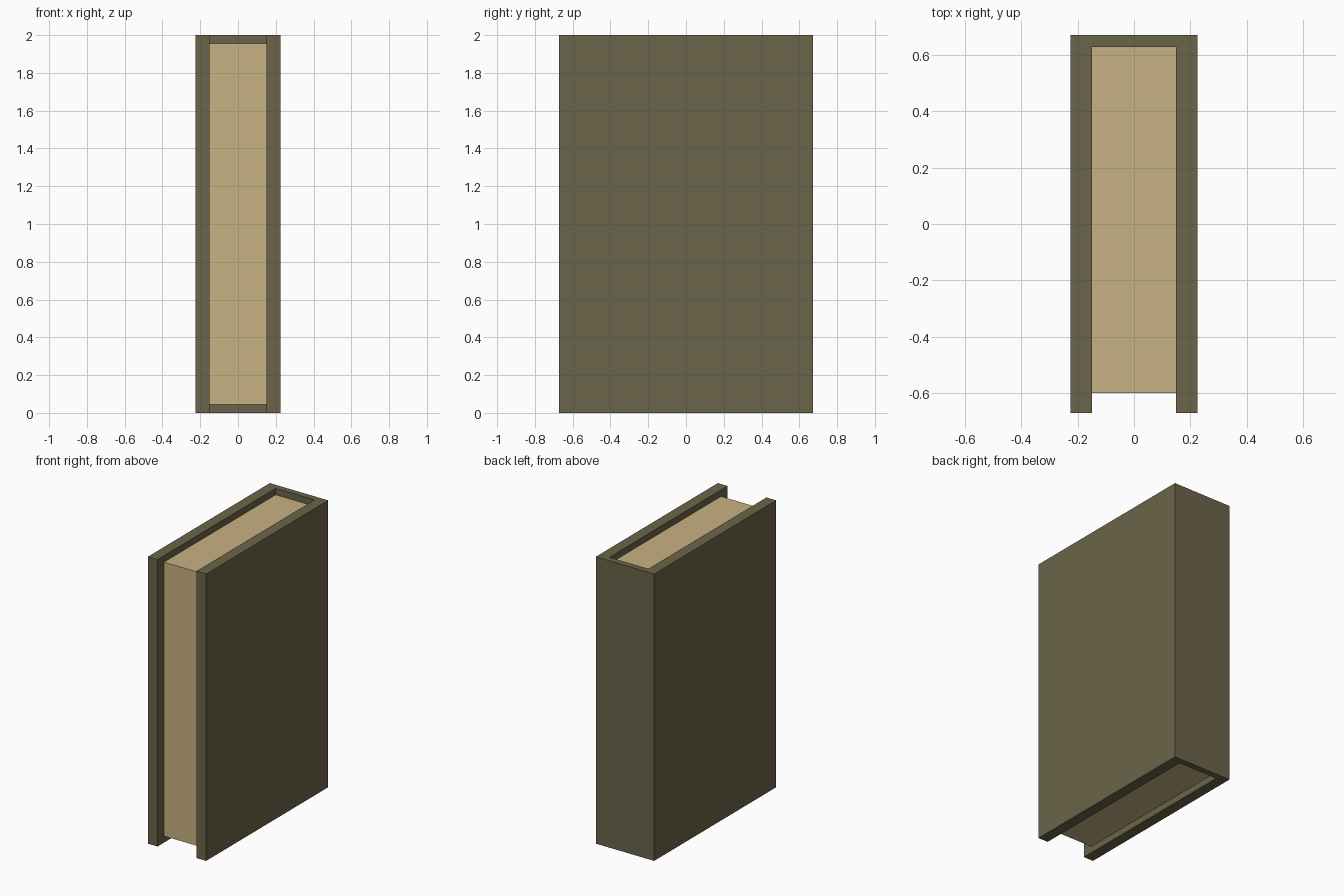
import bpy
import bmesh

if "Cube" in bpy.data.objects:
    bpy.data.objects.remove(bpy.data.objects["Cube"])


def extrude_profile(name, outline, z0, z1, color):
    """Closed flat-shaded solid from an xy outline, extruded from z0 to z1."""
    bm = bmesh.new()
    face = bm.faces.new([bm.verts.new((x, y, z0)) for x, y in outline])
    top = bmesh.ops.extrude_face_region(bm, geom=[face], use_keep_orig=True)["geom"]
    verts = [v for v in top if isinstance(v, bmesh.types.BMVert)]
    bmesh.ops.translate(bm, vec=(0, 0, z1 - z0), verts=verts)
    bmesh.ops.recalc_face_normals(bm, faces=bm.faces[:])
    mesh = bpy.data.meshes.new(name)
    bm.to_mesh(mesh)
    bm.free()
    mat = bpy.data.materials.new(name + "_color")
    mat.diffuse_color = color
    mat.use_nodes = True
    mat.node_tree.nodes["Principled BSDF"].inputs["Base Color"].default_value = mat.diffuse_color
    mesh.materials.append(mat)
    obj = bpy.data.objects.new(name, mesh)
    bpy.context.collection.objects.link(obj)
    return obj


OUT_X, IN_X = 0.225, 0.15      # cover half width, page half width
FRONT, BACK = -0.672, 0.672    # board fore-edge and outer spine
SPINE_IN = 0.629               # inner face of the spine
PAGE_FRONT = -0.60

# Cover: two boards joined by the spine, open at the front
half = [(OUT_X, BACK), (OUT_X, FRONT), (IN_X, FRONT), (IN_X, SPINE_IN)]
cover = half + [(-x, y) for x, y in reversed(half)]
extrude_profile("cover", cover, 0.0, 2.0, (0.147, 0.130, 0.067, 1))

# Page block: recessed at the top, bottom and fore-edge
pages = [(-IN_X, PAGE_FRONT), (IN_X, PAGE_FRONT), (IN_X, SPINE_IN), (-IN_X, SPINE_IN)]
extrude_profile("pages", pages, 0.045, 1.955, (0.584, 0.445, 0.227, 1))
